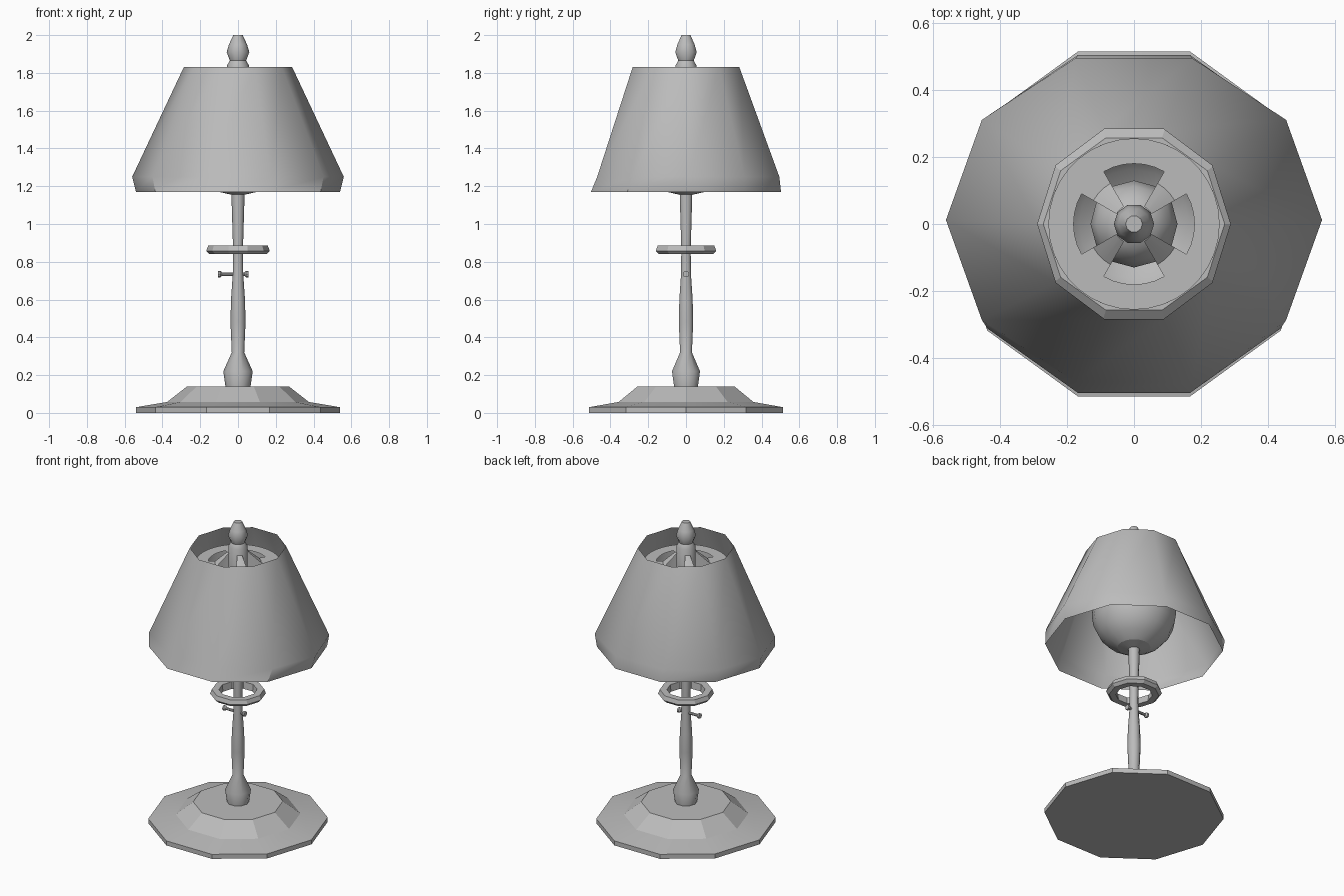
import bpy, bmesh, math
from mathutils import Matrix

cube = bpy.data.objects.get("Cube")
if cube:
    bpy.data.objects.remove(cube, do_unlink=True)

grey = bpy.data.materials.new("plain grey")
grey.use_nodes = True
grey.diffuse_color = (0.5, 0.5, 0.5, 1)
grey.node_tree.nodes["Principled BSDF"].inputs["Base Color"].default_value = (0.5, 0.5, 0.5, 1)


def finish(name, bm, smooth):
    """Turn a bmesh into a shaded object."""
    bmesh.ops.recalc_face_normals(bm, faces=bm.faces)
    mesh = bpy.data.meshes.new(name)
    bm.to_mesh(mesh)
    bm.free()
    mesh.materials.append(grey)
    ob = bpy.data.objects.new(name, mesh)
    bpy.context.collection.objects.link(ob)
    bpy.ops.object.select_all(action="DESELECT")
    ob.select_set(True)
    bpy.context.view_layer.objects.active = ob
    bpy.ops.object.shade_smooth_by_angle(angle=math.radians(smooth))
    return ob


def loft(name, rings, sides=10, caps=True, closed=False, smooth=40, matrix=None):
    """Stack rings (x radius, z, y radius, y shift) around the z axis."""
    bm = bmesh.new()
    loops = []
    for rx, z, *more in rings:
        ry = more[0] if more else rx
        dy = more[1] if len(more) > 1 else 0
        angles = [math.tau * i / sides for i in range(sides)]
        loops.append([bm.verts.new((rx * math.cos(a), ry * math.sin(a) + dy, z)) for a in angles])
    pairs = list(zip(loops, loops[1:]))
    if closed:
        pairs.append((loops[-1], loops[0]))
    for low, high in pairs:
        for i in range(sides):
            j = (i + 1) % sides
            bm.faces.new((low[i], low[j], high[j], high[i]))
    if caps and not closed:
        bm.faces.new(loops[0])
        bm.faces.new(loops[-1])
    if matrix:
        bm.transform(matrix)
    return finish(name, bm, smooth)


# Stepped foot
loft("base", [(0.54, 0), (0.54, 0.03), (0.375, 0.058), (0.27, 0.14)], smooth=12)

# Turned column
loft("stem", [(0.065, 0.13), (0.078, 0.22), (0.033, 0.32), (0.04, 0.48), (0.037, 0.6),
              (0.028, 0.73), (0.026, 0.86), (0.035, 1.16), (0.035, 1.4)])

# Loose ring around the column
loft("collar_ring", [(0.15, 0.84), (0.168, 0.858), (0.158, 0.885), (0.115, 0.885), (0.11, 0.84)],
     closed=True, smooth=20)

# Cross bar switch with flared ends
lie_down = Matrix.Translation((-0.025, 0, 0.735)) @ Matrix.Rotation(math.pi / 2, 4, "Y")
loft("switch_bar", [(0.017, -0.08), (0.017, -0.068), (0.009, -0.06), (0.009, 0.06),
                    (0.017, 0.068), (0.017, 0.08)], sides=8, matrix=lie_down)

# Thin open shade with a turned-in lower edge
loft("shade", [(0.54, 1.17, 0.529), (0.56, 1.25, 0.507, 0.012), (0.287, 1.83, 0.297)],
     caps=False)

# Rounded reflector bowl inside the shade
bowl = [(0.255 * math.cos(t), 1.4 - 0.25 * math.sin(t))
        for t in (math.radians(d) for d in (67, 50, 33, 16, 0))]
loft("reflector_bowl", bowl + [(0.255, 1.73)], sides=16, caps=False)
loft("bowl_bottom", [(0.035, 1.155), (0.1, 1.17)], sides=16, caps=False)

# Bulb on top of the column
bulb = [(0.13 * math.cos(t), 1.5 + 0.13 * math.sin(t))
        for t in (math.radians(d) for d in range(-70, 81, 25))]
loft("bulb", bulb, sides=12)

# Vented top plate: outer band plus four arms rising to the finial
bm = bmesh.new()
steps = 36
rings = []
for r, z in ((0.06, 1.8), (0.14, 1.73), (0.18, 1.73), (0.255, 1.73)):
    rings.append([bm.verts.new((r * math.cos(math.tau * i / steps),
                                r * math.sin(math.tau * i / steps), z)) for i in range(steps)])
for k in range(3):
    for i in range(steps):
        j = (i + 1) % steps
        is_arm = i % 9 in (3, 4, 5)
        if k == 2 or is_arm:
            bm.faces.new((rings[k][i], rings[k][j], rings[k + 1][j], rings[k + 1][i]))
bmesh.ops.delete(bm, geom=[v for v in bm.verts if not v.link_faces], context="VERTS")
finish("vented_top_plate", bm, 20)

# Finial
loft("finial", [(0.058, 1.66), (0.058, 1.84), (0.043, 1.865), (0.06, 1.91), (0.048, 1.95),
                (0.025, 2.0)])
